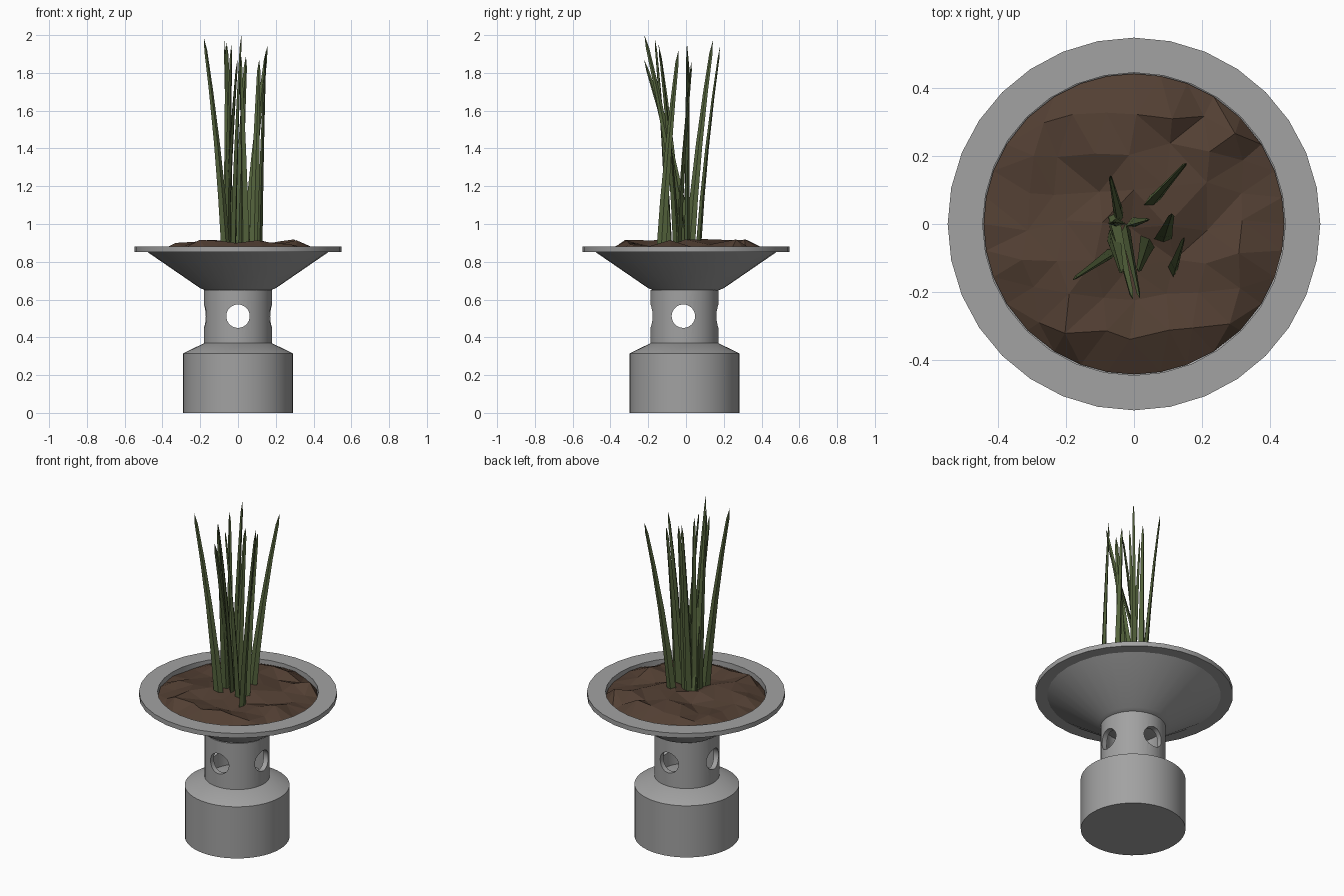
import bpy, bmesh, math, random
from mathutils import Vector

if "Cube" in bpy.data.objects:
    bpy.data.objects.remove(bpy.data.objects["Cube"])

random.seed(4)


def material(name, rgb):
    m = bpy.data.materials.new(name)
    m.diffuse_color = (*rgb, 1)
    m.use_nodes = True
    m.node_tree.nodes["Principled BSDF"].inputs["Base Color"].default_value = m.diffuse_color
    return m


GREY = material("concrete grey", (0.36, 0.36, 0.36))
SOIL = material("soil brown", (0.085, 0.050, 0.033))
GREEN = material("leaf green", (0.088, 0.125, 0.045))


def make(name, bm, mat, smooth=False):
    bmesh.ops.recalc_face_normals(bm, faces=bm.faces)
    me = bpy.data.meshes.new(name)
    bm.to_mesh(me)
    bm.free()
    me.materials.append(mat)
    ob = bpy.data.objects.new(name, me)
    bpy.context.collection.objects.link(ob)
    if smooth:
        smooth_mesh(me)
    return ob


def smooth_mesh(me):
    me.shade_smooth()
    me.set_sharp_from_angle(angle=math.radians(28))


def lathe(name, profile, cy=0.0, sides=32, closed=False, smooth=True):
    """Spin (radius, z) points round the z axis; a radius of 0 closes the end."""
    bm = bmesh.new()
    rings = []
    for r, z in profile:
        if r == 0:
            rings.append([bm.verts.new((0, cy, z))] * sides)
        else:
            rings.append([bm.verts.new((r * math.cos(2 * math.pi * i / sides),
                                        cy + r * math.sin(2 * math.pi * i / sides), z))
                          for i in range(sides)])
    pairs = list(zip(rings, rings[1:]))
    if closed:
        pairs.append((rings[-1], rings[0]))
    for a, b in pairs:
        for i in range(sides):
            j = (i + 1) % sides
            bm.faces.new(list(dict.fromkeys([a[i], a[j], b[j], b[i]])))
    return make(name, bm, GREY, smooth)


# Base drum with sloped shoulder
lathe("base", [(0, 0), (0.29, 0), (0.29, 0.315), (0.178, 0.37), (0, 0.37)], cy=-0.008, sides=48)

# Hollow neck with four round openings
neck = lathe("neck", [(0.18, 0.36), (0.18, 0.65), (0.15, 0.65), (0.15, 0.36)],
             cy=-0.008, sides=48, closed=True, smooth=False)
bpy.context.view_layer.objects.active = neck
for rot in ((math.pi / 2, 0, 0), (0, math.pi / 2, 0)):
    bpy.ops.mesh.primitive_cylinder_add(vertices=32, radius=0.062, depth=1,
                                        location=(0, -0.014, 0.512), rotation=rot)
    cutter = bpy.context.object
    cutter.name = "hole_cutter"
    cutter.hide_render = True
    bpy.context.view_layer.objects.active = neck
    mod = neck.modifiers.new("hole", 'BOOLEAN')
    mod.operation = 'DIFFERENCE'
    mod.solver = 'EXACT'
    mod.object = cutter
    bpy.ops.object.modifier_apply(modifier=mod.name)
    bpy.data.objects.remove(cutter)
smooth_mesh(neck.data)

# Wide bowl with flat rim
lathe("bowl", [(0, 0.64), (0.15, 0.64), (0.2, 0.66), (0.48, 0.852), (0.548, 0.852), (0.548, 0.88),
               (0.445, 0.88), (0.445, 0.842), (0.2, 0.69), (0, 0.69)])

# Lumpy soil: a grid rounded into a disc
bm = bmesh.new()
bmesh.ops.create_grid(bm, x_segments=8, y_segments=8, size=1)
for v in bm.verts:
    x, y = v.co.x, v.co.y
    edge = max(abs(x), abs(y))
    px, py = x * math.sqrt(1 - y * y / 2), y * math.sqrt(1 - x * x / 2)
    if edge > 0.99:
        v.co = (px * 0.442, py * 0.442, 0.85 + random.uniform(-0.004, 0.01))
    else:
        v.co = (px * 0.442 + random.uniform(-0.02, 0.02), py * 0.442 + random.uniform(-0.02, 0.02),
                0.885 + random.uniform(-0.02, 0.035))
bmesh.ops.triangulate(bm, faces=bm.faces)
make("soil", bm, SOIL)

# Tall tapered leaves: (base x, base y, tip x, tip y, tip z, turn in degrees)
LEAVES = [
    (0.05, 0.06, 0.155, 0.18, 1.94, 20),
    (-0.04, 0.02, -0.07, 0.142, 1.97, 75),
    (-0.065, -0.09, -0.18, -0.165, 1.985, 30),
    (-0.02, -0.02, 0.018, -0.22, 2.0, 100),
    (-0.06, 0.02, -0.003, -0.222, 1.87, 60),
    (0.085, -0.045, 0.112, 0.03, 1.87, 0),
    (0.12, -0.13, 0.148, -0.04, 1.92, 80),
    (0.04, -0.05, 0.012, -0.14, 1.92, 140),
    (-0.06, -0.03, -0.035, -0.145, 1.95, 45),
    (-0.05, 0.0, -0.06, 0.005, 1.96, 0),
    (0.0, 0.0, 0.042, 0.012, 1.89, 15),
]
for n, (bx, by, tx, ty, tz, turn) in enumerate(LEAVES, 1):
    bm = bmesh.new()
    a = math.radians(turn)
    across, out = Vector((math.cos(a), math.sin(a), 0)), Vector((-math.sin(a), math.cos(a), 0))
    rings = []
    for t, w in ((0, 0.027), (0.25, 0.023), (0.5, 0.018), (0.75, 0.013), (0.94, 0.009)):
        bend = 0.6 * t + 0.4 * t * t
        c = Vector((bx + (tx - bx) * bend, by + (ty - by) * bend, 0.86 + (tz - 0.86) * t))
        rings.append([bm.verts.new(c + across * w), bm.verts.new(c + out * w * 0.75),
                      bm.verts.new(c - across * w), bm.verts.new(c - out * w * 0.35)])
    tip = bm.verts.new((tx, ty, tz))
    bm.faces.new(rings[0])
    for lo, hi in zip(rings, rings[1:]):
        for i in range(4):
            j = (i + 1) % 4
            bm.faces.new((lo[i], lo[j], hi[j], hi[i]))
    for i in range(4):
        bm.faces.new((rings[-1][i], rings[-1][(i + 1) % 4], tip))
    make(f"leaf_{n}", bm, GREEN, smooth=True)
